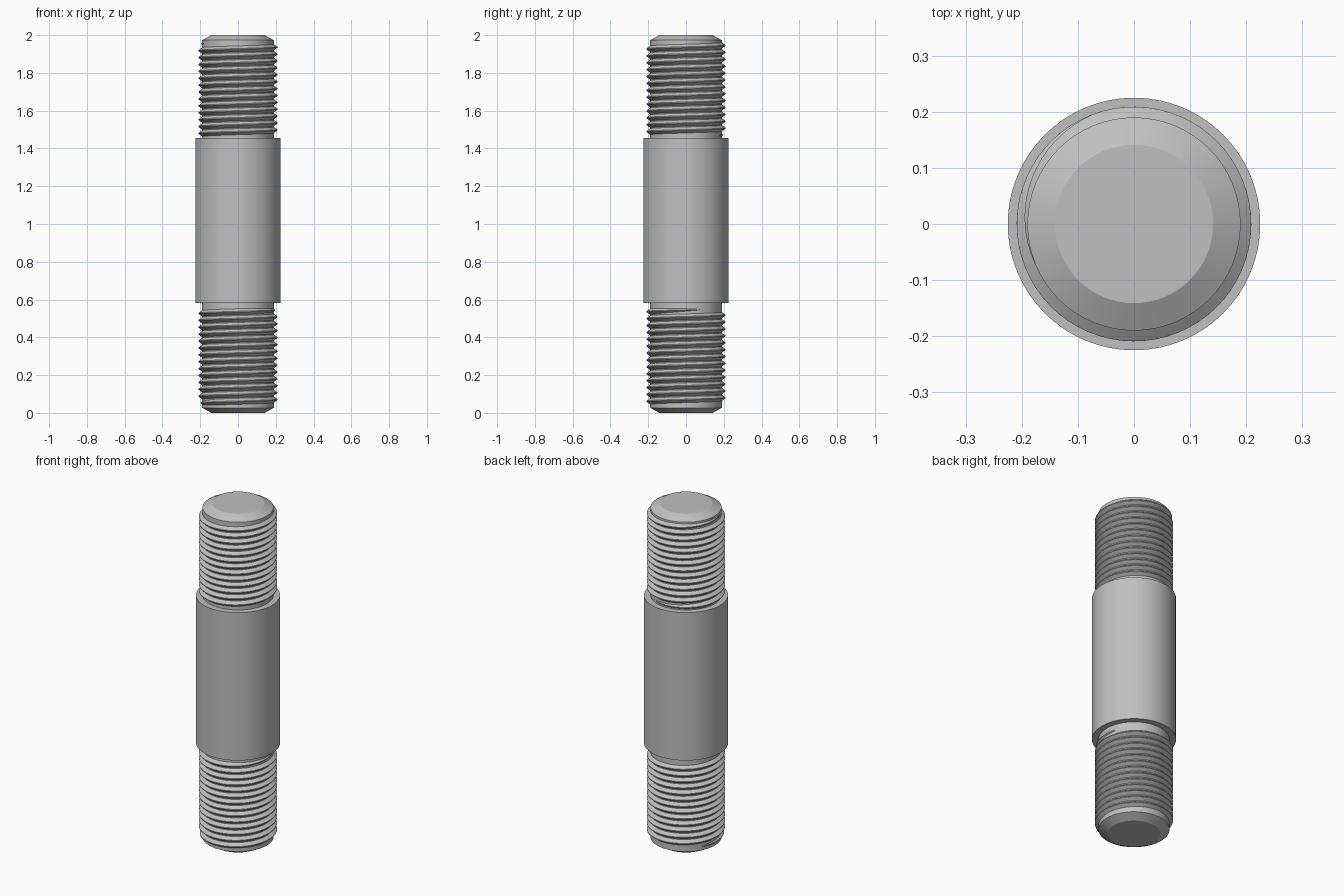
import bpy
import bmesh
from math import pi, cos, sin, radians

cube = bpy.data.objects.get("Cube")
if cube:
    bpy.data.objects.remove(cube, do_unlink=True)

SEGMENTS = 64
CORE_R, CREST_R, BODY_R, TIP_R = 0.19, 0.209, 0.225, 0.141
PITCH = 0.0365

steel = bpy.data.materials.new("plain_steel")
steel.use_nodes = True
colour = (0.53, 0.53, 0.53, 1)
steel.diffuse_color = colour
steel.node_tree.nodes["Principled BSDF"].inputs["Base Color"].default_value = colour


def finish(name, bm):
    """Turn a bmesh into a smooth, sharp-edged steel object."""
    bmesh.ops.recalc_face_normals(bm, faces=bm.faces)
    mesh = bpy.data.meshes.new(name)
    bm.to_mesh(mesh)
    bm.free()
    mesh.materials.append(steel)
    mesh.shade_smooth()
    mesh.set_sharp_from_angle(angle=radians(28))
    obj = bpy.data.objects.new(name, mesh)
    bpy.context.collection.objects.link(obj)
    return obj


def lathe(name, profile):
    """Revolve (radius, height) points around z and cap both ends."""
    bm = bmesh.new()
    rings = [[bm.verts.new((r * cos(2 * pi * i / SEGMENTS),
                            r * sin(2 * pi * i / SEGMENTS), z))
              for i in range(SEGMENTS)] for r, z in profile]
    for low, high in zip(rings, rings[1:]):
        for i in range(SEGMENTS):
            j = (i + 1) % SEGMENTS
            bm.faces.new((low[i], low[j], high[j], high[i]))
    bm.faces.new(rings[0])
    bm.faces.new(rings[-1])
    return finish(name, bm)


def thread(name, start_z, start_angle, turns):
    """Right-handed helical ridge that fades into the core at both ends."""
    bm = bmesh.new()
    root = CORE_R - 0.003
    section = [(-0.5, 0), (-0.06, 1), (0.06, 1), (0.5, 0)]
    steps = round(turns * SEGMENTS)
    fade = SEGMENTS * 0.3
    rows = []
    for i in range(steps + 1):
        t = i / steps * turns
        a = radians(start_angle) + 2 * pi * t
        grow = min(1, i / fade, (steps - i) / fade)
        row = []
        for dz, lift in section:
            r = root + (CREST_R - root) * lift * grow
            z = start_z + PITCH * (t + dz * (0.25 + 0.75 * grow))
            row.append(bm.verts.new((r * cos(a), r * sin(a), z)))
        rows.append(row)
    for a, b in zip(rows, rows[1:]):
        for k in range(len(section)):
            n = (k + 1) % len(section)
            bm.faces.new((a[k], b[k], b[n], a[n]))
    bm.faces.new(rows[0])
    bm.faces.new(rows[-1])
    return finish(name, bm)


# Chamfered core rod running the full length
lathe("core_rod", [(TIP_R, 0), (CORE_R, 0.027), (CORE_R, 1.973), (TIP_R, 2)])

# Plain thicker shank in the middle
lathe("middle_shank", [(BODY_R, 0.582), (BODY_R, 1.455)])

# Threads at each end
thread("lower_thread", 0.047, 130, 13.75)
thread("upper_thread", 1.466, 45, 13.48)
